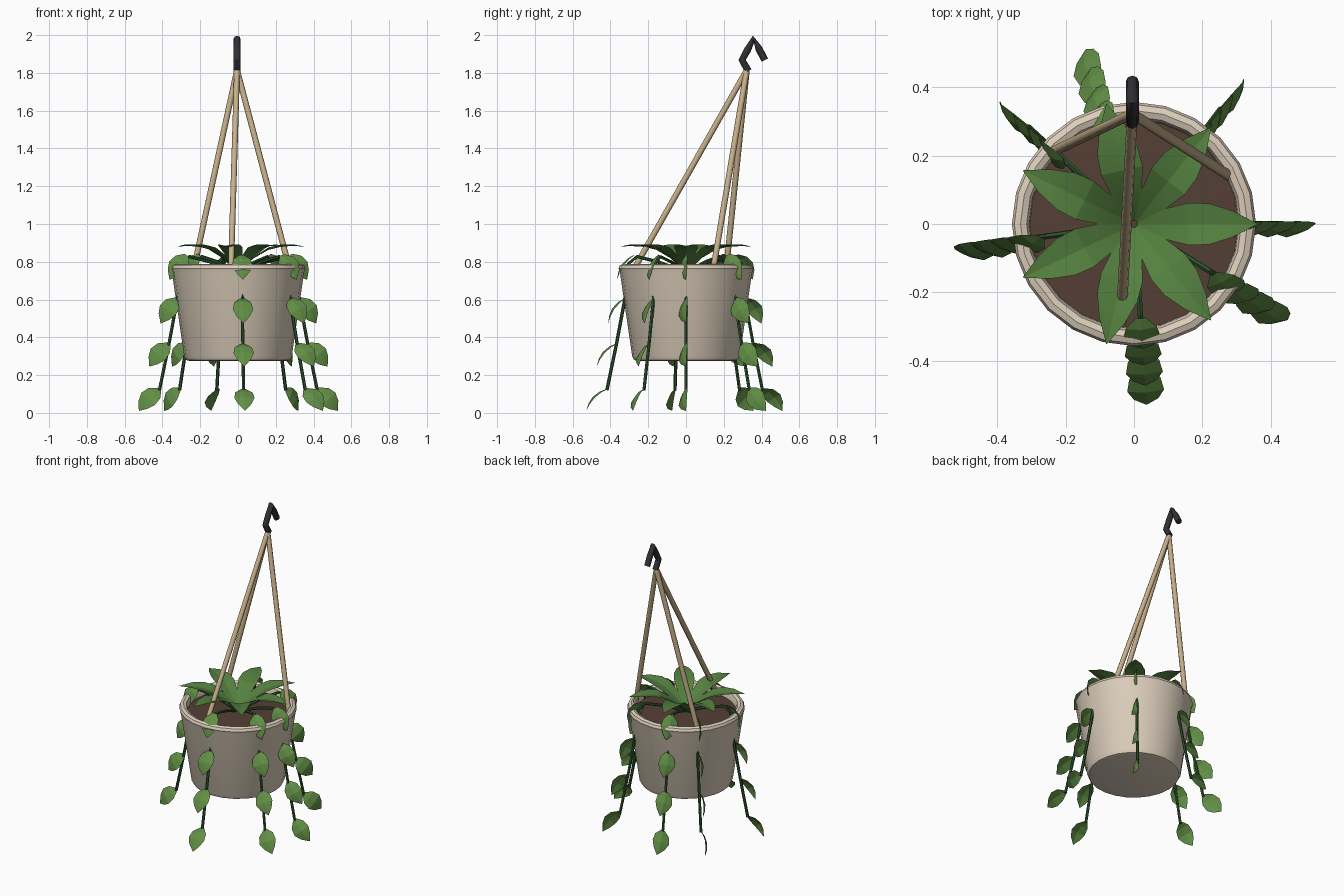
import bpy, bmesh, math
from mathutils import Vector

if "Cube" in bpy.data.objects:
    bpy.data.objects.remove(bpy.data.objects["Cube"])


def material(name, rgb):
    m = bpy.data.materials.new(name)
    m.diffuse_color = (*rgb, 1)
    m.use_nodes = True
    m.node_tree.nodes["Principled BSDF"].inputs["Base Color"].default_value = m.diffuse_color
    return m


CLAY = material("clay", (0.72, 0.62, 0.50))
SOIL = material("soil", (0.09, 0.05, 0.035))
ROPE = material("rope", (0.58, 0.44, 0.26))
IRON = material("iron", (0.03, 0.03, 0.035))
STEM = material("stem", (0.03, 0.09, 0.03))
LEAF = material("leaf", (0.09, 0.22, 0.05))
TRAIL = material("trailing_leaf", (0.12, 0.27, 0.06))


def finish(bm, name, mat, smooth=40):
    me = bpy.data.meshes.new(name)
    bm.to_mesh(me)
    bm.free()
    ob = bpy.data.objects.new(name, me)
    bpy.context.collection.objects.link(ob)
    me.materials.append(mat)
    bpy.ops.object.select_all(action='DESELECT')
    ob.select_set(True)
    bpy.context.view_layer.objects.active = ob
    bpy.ops.object.shade_smooth_by_angle(angle=math.radians(smooth))
    return ob


def lathe(name, profile, mat, sides=24):
    bm = bmesh.new()
    vs = [bm.verts.new((r, 0, z)) for r, z in profile]
    es = [bm.edges.new(p) for p in zip(vs, vs[1:])]
    bmesh.ops.spin(bm, geom=vs + es, cent=(0, 0, 0), axis=(0, 0, 1),
                   angle=2 * math.pi, steps=sides)
    bmesh.ops.remove_doubles(bm, verts=bm.verts, dist=1e-4)
    bmesh.ops.recalc_face_normals(bm, faces=bm.faces)
    return finish(bm, name, mat)


def tube(name, points, radius, mat, sides=8):
    pts = [Vector(p) for p in points]
    bm = bmesh.new()
    rings = []
    for i, p in enumerate(pts):
        d = (pts[min(i + 1, len(pts) - 1)] - pts[max(i - 1, 0)]).normalized()
        u = d.cross(Vector((0.31, 0.95, 0.02)) if abs(d.x) > 0.3 else Vector((1, 0, 0))).normalized() \
            if not rings else (u - d * u.dot(d)).normalized()
        v = d.cross(u)
        rings.append([bm.verts.new(p + radius * (u * math.cos(a) + v * math.sin(a)))
                      for a in (2 * math.pi * k / sides for k in range(sides))])
    for a, b in zip(rings, rings[1:]):
        for k in range(sides):
            j = (k + 1) % sides
            bm.faces.new((a[k], a[j], b[j], b[k]))
    bm.faces.new(rings[0][::-1])
    bm.faces.new(rings[-1])
    bmesh.ops.recalc_face_normals(bm, faces=bm.faces)
    return finish(bm, name, mat, 50)


def blade(bm, spine, widths, across, fold):
    """Leaf strip: a midrib with a half-width on both sides; fold sinks the midrib."""
    rows = [[bm.verts.new(p - across * w), bm.verts.new(p - fold * w),
             bm.verts.new(p + across * w)] for p, w in zip(spine, widths)]
    for a, b in zip(rows, rows[1:]):
        for k in (0, 1):
            bm.faces.new((a[k], a[k + 1], b[k + 1], b[k]))


# Pot with rounded lip, and the soil
lathe("pot", [(0, .275), (.255, .275), (.275, .28), (.285, .30), (.35, .745),
              (.357, .765), (.35, .782), (.332, .789), (.314, .782),
              (.307, .765), (.302, .70)], CLAY)
lathe("soil", [(.305, .742), (0, .75)], SOIL)

# Three ropes meeting at the hook
apex = (-.005, .322, 1.815)
for i, foot in enumerate([(.28, .14, .735), (-.24, .21, .735), (-.038, -.29, .735)]):
    tube(f"rope_{i + 1}", [apex, foot], .0155, ROPE)

# Hook
tube("hook", [(-.005, .33, 1.81), (-.005, .297, 1.868), (-.005, .325, 1.92),
              (-.005, .357, 1.978), (-.005, .385, 1.93), (-.005, .417, 1.868)], .019, IRON)

# Rosette of seven long leaves
bm = bmesh.new()
for k in range(7):
    a = 2 * math.pi * k / 7
    out, side = Vector((math.cos(a), math.sin(a), 0)), Vector((-math.sin(a), math.cos(a), 0))
    spine = [out * r + Vector((0, 0, z)) for r, z in
             [(.01, .755), (.08, .825), (.16, .875), (.22, .89), (.29, .892), (.36, .88)]]
    blade(bm, spine, (.014, .042, .062, .06, .038, .001), side, Vector((0, 0, .2)))
bmesh.ops.remove_doubles(bm, verts=bm.verts, dist=1e-3)
finish(bm, "rosette_leaves", LEAF, 15)

# Trailing vines: compass angle and leaf twist in degrees
VINES = [(0, 65), (53, 75), (105.5, -35), (137.5, -75), (188, -58), (274, 0), (328, 38)]
PATH = [(.03, .755), (.15, .80), (.26, .828), (.305, .79), (.325, .60), (.37, .36), (.42, .12)]
LEAVES = [(.275, .835, 55), (.325, .605, 56), (.37, .365, 49), (.42, .125, 46)]
for i, (ang, twist) in enumerate(VINES):
    a, t = math.radians(ang), math.radians(twist)
    out, side = Vector((math.cos(a), math.sin(a), 0)), Vector((-math.sin(a), math.cos(a), 0))
    up = Vector((0, 0, 1))
    tube(f"vine_stem_{i + 1}", [out * r + up * z for r, z in PATH], .009, STEM, 6)
    bm = bmesh.new()
    for r, z, pitch in LEAVES:
        p = math.radians(pitch)
        d = out * math.cos(p) - up * math.sin(p)
        n = out * math.sin(p) + up * math.cos(p)
        across = side * math.cos(t) + n * math.sin(t)
        normal = n * math.cos(t) - side * math.sin(t)
        base = out * r + up * z
        spine = [base + d * s + normal * h for s, h in
                 [(0, 0), (.035, .012), (.08, .018), (.12, .013), (.158, 0)]]
        blade(bm, spine, (.014, .046, .054, .036, .001), across, normal * -.15)
    finish(bm, f"vine_leaves_{i + 1}", TRAIL, 15)
